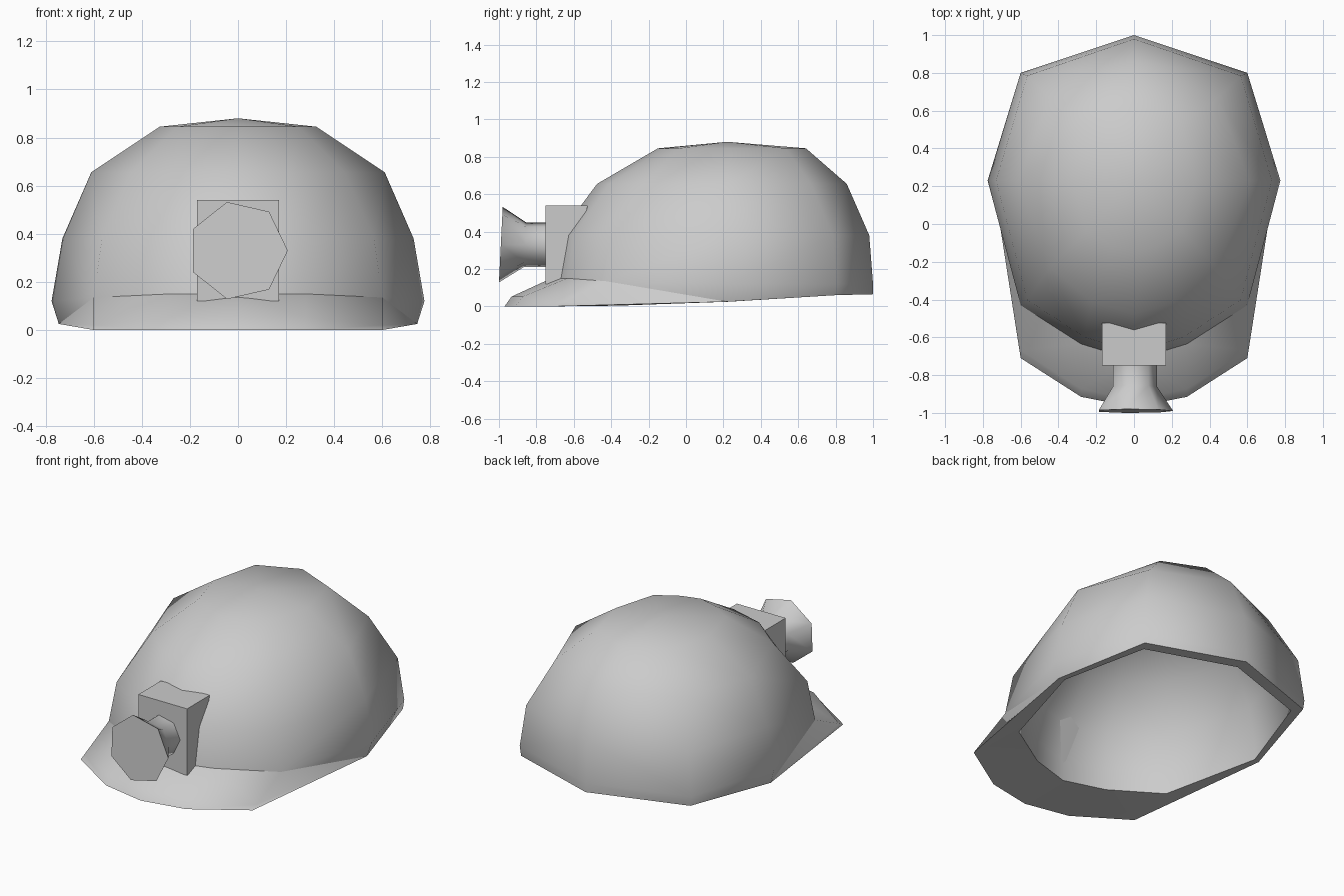
import bpy, bmesh, math
from mathutils import Vector

cube = bpy.data.objects.get("Cube")
if cube:
    bpy.data.objects.remove(cube, do_unlink=True)

grey = bpy.data.materials.new("plain grey")
grey.use_nodes = True
grey.diffuse_color = (0.6, 0.6, 0.6, 1)
grey.node_tree.nodes["Principled BSDF"].inputs["Base Color"].default_value = (0.6, 0.6, 0.6, 1)


def finish(bm, name, angle):
    """Clean the mesh, link it as an object and shade it."""
    bmesh.ops.remove_doubles(bm, verts=bm.verts, dist=0.001)
    bmesh.ops.recalc_face_normals(bm, faces=bm.faces)
    mesh = bpy.data.meshes.new(name)
    bm.to_mesh(mesh)
    bm.free()
    mesh.materials.append(grey)
    obj = bpy.data.objects.new(name, mesh)
    bpy.context.collection.objects.link(obj)
    bpy.ops.object.select_all(action='DESELECT')
    obj.select_set(True)
    bpy.context.view_layer.objects.active = obj
    bpy.ops.object.shade_smooth_by_angle(angle=math.radians(angle))
    return obj


# Half outlines from the back round to the front: shell base and lower edge
CY = 0.22
base = [(0, 1, .12), (.6, .8, .12), (.775, .23, .12),
        (.6, -.43, .135), (.28, -.635, .15), (0, -.72, .15)]
edge = [(0, 1, .065), (.59, .8, .06), (.745, .22, .025),
        (.6, -.71, 0), (.28, -.915, 0), (0, -.97, 0)]
base = [Vector(p) for p in base]
edge = [Vector(p) for p in edge]
# Shell levels: height, side scale, front scale, back scale, corner scale
levels = [(.845, .42, .394, .54, 1), (.655, .787, .74, .82, .94), (.38, .942, .957, .974, 1)]


def shell_ring(z, side, front, back, corner):
    ring = []
    for i, p in enumerate(base):
        c = corner if i in (1, 3) else 1
        depth = front if p.y < CY else back
        ring.append(Vector((p.x * side * c, CY + (p.y - CY) * depth * c, z)))
    return ring


def inset(ring):
    return [Vector((p.x * .915, CY + (p.y - CY) * (.9 if p.y > CY else .905), p.z * .92))
            for p in ring]


outer = [[Vector((0, CY, .88))] * 6] + [shell_ring(*lv) for lv in levels] + [base]

# The brim bulges slightly near its front edge
mid = [e.copy() for e in edge]
for i in (3, 4, 5):
    mid[i] = base[i].lerp(edge[i], .85)
    if i > 3:
        mid[i].z += .03

# Opening lies on the underside plane, then the lining follows the shell
opening = inset(base)
for i, p in enumerate(opening):
    p.z = edge[i].z if i < 3 else .004
lining = [inset(r) for r in reversed(outer)]


def build_half(name, rings, angle, seam=False):
    """Skin the half rings and mirror them; seam splits the first row in triangles."""
    bm = bmesh.new()
    grid = [[bm.verts.new(p) for p in ring] for ring in rings]
    for row, (a, b) in enumerate(zip(grid, grid[1:])):
        for i in range(5):
            if seam and row == 0:
                # The side-to-front triangle above the seam belongs to the shell
                if i > 2:
                    bm.faces.new((a[i], a[i + 1], b[i]))
                if i > 1:
                    bm.faces.new((a[i + 1], b[i + 1], b[i]))
            else:
                bm.faces.new((a[i], a[i + 1], b[i + 1], b[i]))
    bmesh.ops.remove_doubles(bm, verts=bm.verts, dist=0.001)
    bmesh.ops.mirror(bm, geom=bm.verts[:] + bm.edges[:] + bm.faces[:],
                     axis='X', merge_dist=0.001)
    return finish(bm, name, angle)


# Shell: its lower edge follows the rim at the back and the seam at the front
build_half("helmet_shell", outer + [edge[:3] + base[3:]], 65)
build_half("brim_and_lining", [base, mid, edge, opening] + lining, 65, seam=True)

# Lamp housing, with its back slanted to follow the shell
bm = bmesh.new()
bmesh.ops.create_cube(bm, size=1)
for v in bm.verts:
    top, rear = v.co.z > 0, v.co.y > 0
    v.co = (v.co.x * .34, (-.525 if top else -.63) if rear else -.75, .54 if top else .12)
finish(bm, "lamp_housing", 30)

# Flared seven-sided lamp head, tipped slightly
bm = bmesh.new()
SIDES, LAMP_Z = 7, .33
loops = []
for y, r in [(-.74, .122), (-.86, .122), (-.99, .207)]:
    loop = []
    for k in range(SIDES):
        t = 2 * math.pi * k / SIDES
        z = r * math.sin(t)
        loop.append(bm.verts.new((r * math.cos(t), y + z * .05, LAMP_Z + z)))
    loops.append(loop)
for a, b in zip(loops, loops[1:]):
    for k in range(SIDES):
        n = (k + 1) % SIDES
        bm.faces.new((a[k], a[n], b[n], b[k]))
bm.faces.new(loops[0])
bm.faces.new(loops[-1])
finish(bm, "lamp_head", 60)
